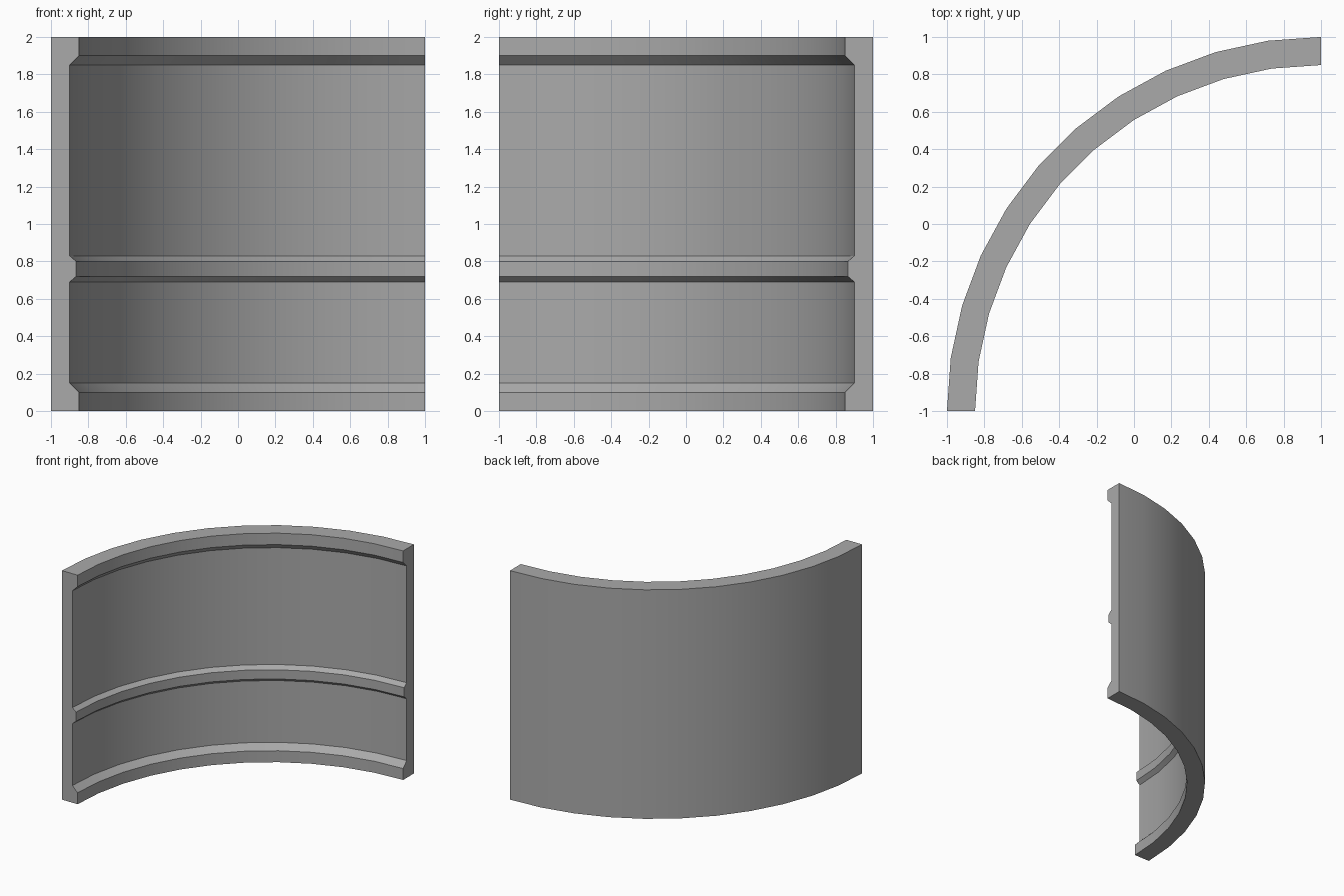
import bpy, bmesh, math

cube = bpy.data.objects.get("Cube")
if cube:
    bpy.data.objects.remove(cube, do_unlink=True)

# Plain grey material
grey = bpy.data.materials.new("mid_grey")
grey.use_nodes = True
colour = (0.4, 0.4, 0.4, 1)
grey.diffuse_color = colour
grey.node_tree.nodes["Principled BSDF"].inputs["Base Color"].default_value = colour

RADIUS, HEIGHT, SEGMENTS = 2.0, 2.0, 11
CENTRE = (1.0, -1.0)

# Wall section as (thickness, height): lips at both ends and a raised inner rib
section = [(0, 0), (0.15, 0), (0.15, 0.1), (0.1, 0.15),
           (0.1, 0.69), (0.135, 0.72), (0.135, 0.8), (0.1, 0.83),
           (0.1, 1.85), (0.15, 1.9), (0.15, HEIGHT), (0, HEIGHT)]

# Sweep the section through a quarter turn
bm = bmesh.new()
rings = []
for i in range(SEGMENTS + 1):
    a = math.pi / 2 * (1 + i / SEGMENTS)
    rings.append([bm.verts.new((CENTRE[0] + (RADIUS - t) * math.cos(a),
                                CENTRE[1] + (RADIUS - t) * math.sin(a), z))
                  for t, z in section])
for r0, r1 in zip(rings, rings[1:]):
    for j in range(len(section)):
        k = (j + 1) % len(section)
        bm.faces.new((r0[j], r0[k], r1[k], r1[j]))

# Flat end caps
bm.faces.new(rings[0])
bm.faces.new(rings[-1])
bmesh.ops.recalc_face_normals(bm, faces=bm.faces)

mesh = bpy.data.meshes.new("curved_wall")
bm.to_mesh(mesh)
bm.free()
mesh.materials.append(grey)
wall = bpy.data.objects.new("curved_wall", mesh)
bpy.context.collection.objects.link(wall)

# Smooth curve, crisp section edges
bpy.ops.object.select_all(action="DESELECT")
wall.select_set(True)
bpy.context.view_layer.objects.active = wall
bpy.ops.object.shade_smooth_by_angle(angle=math.radians(30))
